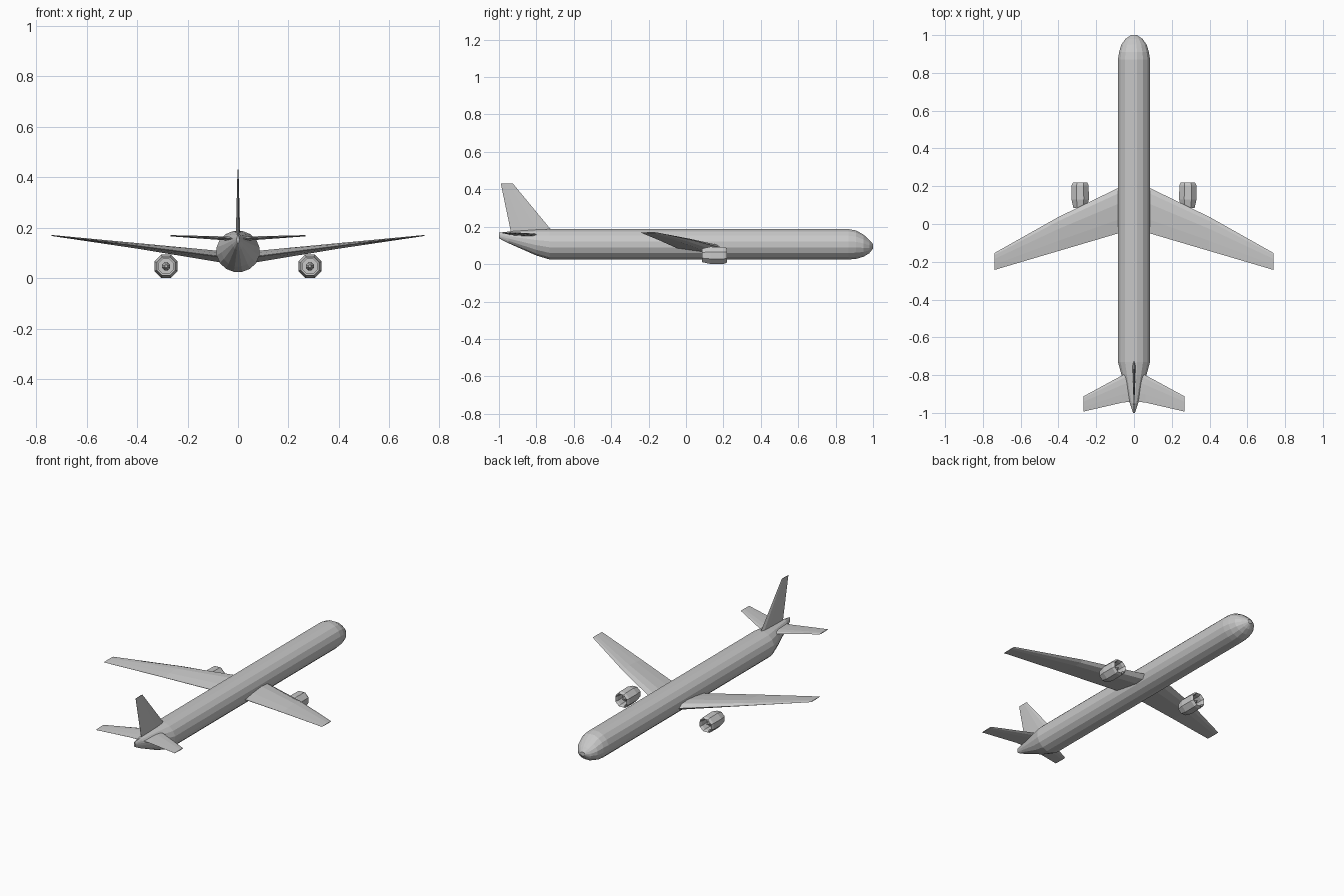
import bpy
import bmesh
import math

if "Cube" in bpy.data.objects:
    bpy.data.objects.remove(bpy.data.objects["Cube"], do_unlink=True)

grey = bpy.data.materials.new("light grey")
grey.use_nodes = True
COLOUR = (0.58, 0.58, 0.58, 1)
grey.diffuse_color = COLOUR
grey.node_tree.nodes["Principled BSDF"].inputs["Base Color"].default_value = COLOUR


def loft(name, rings, closed=False):
    """Skin a list of equal-length rings; cap both ends unless it closes on itself."""
    bm = bmesh.new()
    loops = [[bm.verts.new(p) for p in ring] for ring in rings]
    n = len(loops[0])
    pairs = list(zip(loops, loops[1:]))
    if closed:
        pairs.append((loops[-1], loops[0]))
    for a, b in pairs:
        for i in range(n):
            j = (i + 1) % n
            bm.faces.new((a[i], a[j], b[j], b[i]))
    if not closed:
        bm.faces.new(loops[0])
        bm.faces.new(loops[-1])
    bmesh.ops.recalc_face_normals(bm, faces=bm.faces)
    mesh = bpy.data.meshes.new(name)
    bm.to_mesh(mesh)
    bm.free()
    mesh.materials.append(grey)
    obj = bpy.data.objects.new(name, mesh)
    bpy.context.collection.objects.link(obj)
    return obj


def ellipse(y, half_width, bottom, top, sides=16, x=0):
    """Ring across the y axis with flat top, bottom and sides."""
    mid, half = (top + bottom) / 2, (top - bottom) / 2
    k = 1 / math.cos(math.pi / sides)
    angles = [(i + 0.5) * math.tau / sides for i in range(sides)]
    return [(x + half_width * k * math.cos(a), y, mid + half * k * math.sin(a))
            for a in angles]


# Chord fraction and thickness fraction around an aerofoil
AEROFOIL = [(0, 0), (0.12, 0.4), (0.35, 0.5), (0.7, 0.3),
            (1, 0.03), (1, -0.03), (0.7, -0.25), (0.35, -0.5), (0.12, -0.4)]


def surface(name, stations, side=1, upright=False):
    """Lifting surface from stations of (span, height, lead y, trail y, thickness)."""
    rings = []
    for span, height, lead, trail, thick in stations:
        ring = []
        for c, t in AEROFOIL:
            y = lead + (trail - lead) * c
            ring.append((t * thick, y, span) if upright
                        else (side * span, y, height + t * thick))
        rings.append(ring)
    return loft(name, rings)


# Fuselage from tail cone to nose: y, half width, bottom, top
loft("fuselage", [ellipse(*s) for s in (
    (-1.0, 0.005, 0.138, 0.168),
    (-0.95, 0.022, 0.112, 0.174),
    (-0.8, 0.066, 0.046, 0.184),
    (-0.73, 0.085, 0.025, 0.187),
    (0.87, 0.085, 0.025, 0.187),
    (0.91, 0.079, 0.028, 0.180),
    (0.95, 0.067, 0.040, 0.157),
    (0.98, 0.045, 0.058, 0.130),
    (1.0, 0.015, 0.083, 0.107))])

# Tail fin
surface("tail_fin", [(0.165, 0, -0.70, -0.935, 0.018),
                     (0.20, 0, -0.735, -0.942, 0.016),
                     (0.43, 0, -0.925, -0.99, 0.004)], upright=True)

# Engine shell outline and hub outline: y, radius
SHELL = ((0.22, 0.038), (0.205, 0.045), (0.13, 0.046), (0.085, 0.036),
         (0.085, 0.029), (0.14, 0.032), (0.205, 0.032))
HUB = ((0.205, 0.003), (0.175, 0.014), (0.12, 0.016), (0.088, 0.005))
FAN = ((0.160, 0.034), (0.152, 0.034))
ENGINE_Z = 0.047


def engine_rings(outline, x, sides=8):
    return [ellipse(y, r, ENGINE_Z - r, ENGINE_Z + r, sides, x) for y, r in outline]


for label, side in (("left", 1), ("right", -1)):
    # Swept wing with dihedral
    surface(label + "_wing", [(0, 0.080, 0.23, -0.03, 0.05),
                              (0.085, 0.087, 0.19, -0.05, 0.044),
                              (0.40, 0.128, 0.037, -0.143, 0.022),
                              (0.738, 0.169, -0.153, -0.243, 0.004)], side)
    # Tailplane
    surface(label + "_tailplane", [(0, 0.155, -0.77, -0.94, 0.018),
                                   (0.06, 0.158, -0.80, -0.945, 0.015),
                                   (0.267, 0.168, -0.912, -0.993, 0.005)], side)
    # Hollow engine with fan and hub
    x = side * 0.285
    loft(label + "_engine_shell", engine_rings(SHELL, x), closed=True)
    loft(label + "_engine_hub", engine_rings(HUB, x))
    loft(label + "_engine_fan", engine_rings(FAN, x))
